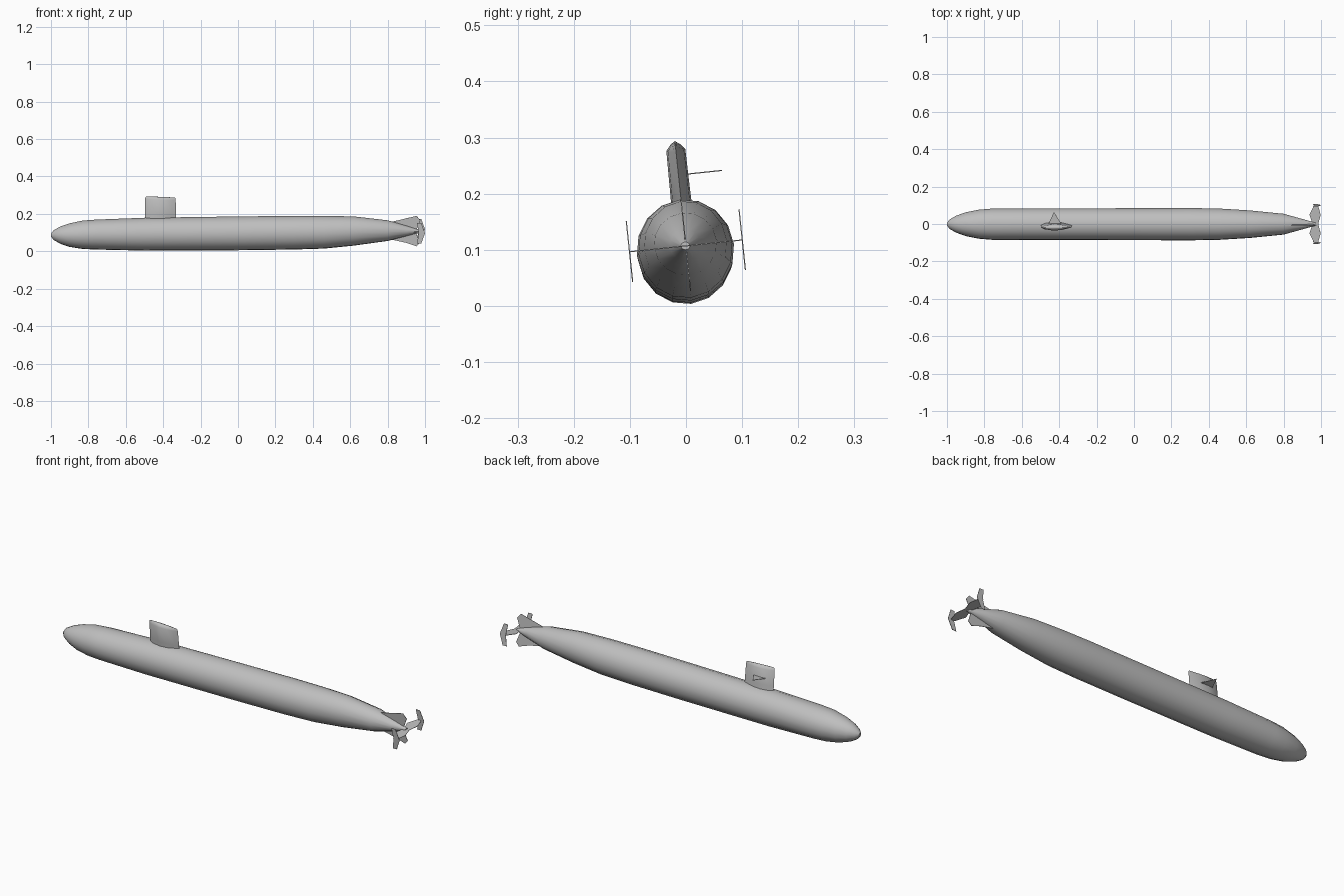
import bpy, bmesh
from math import sin, cos, pi, radians
from mathutils import Matrix, Vector

cube = bpy.data.objects.get("Cube")
if cube:
    bpy.data.objects.remove(cube, do_unlink=True)

AXIS = 0.105
# The whole boat leans slightly about its long axis
ROLL = (Matrix.Translation((0, 0, AXIS)) @ Matrix.Rotation(radians(6), 4, 'X')
        @ Matrix.Translation((0, 0, -AXIS)))

grey = bpy.data.materials.new("hull grey")
grey.use_nodes = True
grey.diffuse_color = (0.52, 0.52, 0.52, 1)
grey.node_tree.nodes["Principled BSDF"].inputs["Base Color"].default_value = (0.52, 0.52, 0.52, 1)


def finish(name, bm, smooth=None):
    bmesh.ops.recalc_face_normals(bm, faces=bm.faces)
    mesh = bpy.data.meshes.new(name)
    bm.to_mesh(mesh)
    bm.free()
    mesh.materials.append(grey)
    ob = bpy.data.objects.new(name, mesh)
    bpy.context.collection.objects.link(ob)
    if smooth:
        bpy.ops.object.select_all(action='DESELECT')
        ob.select_set(True)
        bpy.context.view_layer.objects.active = ob
        bpy.ops.object.shade_smooth_by_angle(angle=radians(smooth))
    return ob


def loft(name, rings, smooth):
    """Skin a list of equal-length point rings and cap both ends."""
    bm = bmesh.new()
    loops = [[bm.verts.new(p) for p in ring] for ring in rings]
    for a, b in zip(loops, loops[1:]):
        for i in range(len(a)):
            j = (i + 1) % len(a)
            bm.faces.new((a[i], a[j], b[j], b[i]))
    bm.faces.new(loops[0])
    bm.faces.new(loops[-1])
    return finish(name, bm, smooth)


def plate(name, points, normal, thick=0.002):
    """Thin flat fin through the given points, leaning with the boat."""
    bm = bmesh.new()
    half = Vector(normal) * thick / 2
    sides = [[bm.verts.new(ROLL @ (Vector(p) + half * s)) for p in points] for s in (-1, 1)]
    a, b = sides
    bm.faces.new(a)
    bm.faces.new(b)
    for i in range(len(a)):
        j = (i + 1) % len(a)
        bm.faces.new((a[i], a[j], b[j], b[i]))
    return finish(name, bm)


# Hull: x, bottom z, top z, half width
stations = [(-1, .078, .094, .008), (-.985, .06, .113, .026), (-.95, .04, .133, .046),
            (-.9, .023, .15, .064), (-.83, .012, .165, .078), (-.76, .009, .17, .084),
            (-.5, .003, .18, .085), (0, .005, .187, .086), (.3, .009, .19, .087),
            (.46, .014, .19, .084), (.62, .03, .187, .074), (.8, .055, .166, .056),
            (.9, .081, .137, .028), (.97, .1, .114, .008)]
SIDES = 16
rings = []
for x, low, high, half in stations:
    mid, tall = (low + high) / 2, (high - low) / 2
    turns = [2 * pi * (k + .3) / SIDES for k in range(SIDES)]
    rings.append([(x, half * cos(t) - .001, mid + tall * sin(t)) for t in turns])
loft("hull", rings, 35)

# Sail: lens-shaped section with a low ridged roof
section = [(-1, 0), (-.75, .6), (-.2, 1), (.3, .85), (.75, .35), (1, 0),
           (.75, -.35), (.3, -.85), (-.2, -1), (-.75, -.6)]
levels = [(.16, .084, .019), (.2, .083, .018), (.278, .082, .017), (.288, .08, .009), (.292, .075, .002)]
loft("sail", [[ROLL @ Vector((-.415 + u * length, v * width, z - .003 * u)) for u, v in section]
              for z, length, width in levels], 40)

# Single diving plane on the left of the sail
plate("sail_plane", [(-.46, .008, .234), (-.385, .008, .234), (-.428, .078, .234)], (0, 0, 1))

# Stern fins
plate("upper_rudder", [(.79, 0, .15), (.955, 0, .19), (.975, 0, .165), (.95, 0, .105), (.85, 0, .105)], (0, 1, 0))
plate("lower_rudder", [(.81, 0, .065), (.9, 0, .045), (.955, 0, .026), (.972, 0, .045),
                       (.95, 0, .105), (.85, 0, .105)], (0, 1, 0))
for side, label in ((1, "left"), (-1, "right")):
    plate(label + "_stern_plane", [(.955, 0, .107), (.938, .05 * side, .107), (.962, .1 * side, .107),
                                   (.984, .1 * side, .107), (.998, .05 * side, .107), (.985, 0, .107)], (0, 0, 1))
    y = .101 * side
    plate(label + "_end_plate", [(.957, y, .162), (.98, y, .162), (1, y, .107),
                                 (.98, y, .053), (.957, y, .053), (.966, y, .107)], (0, 1, 0))
